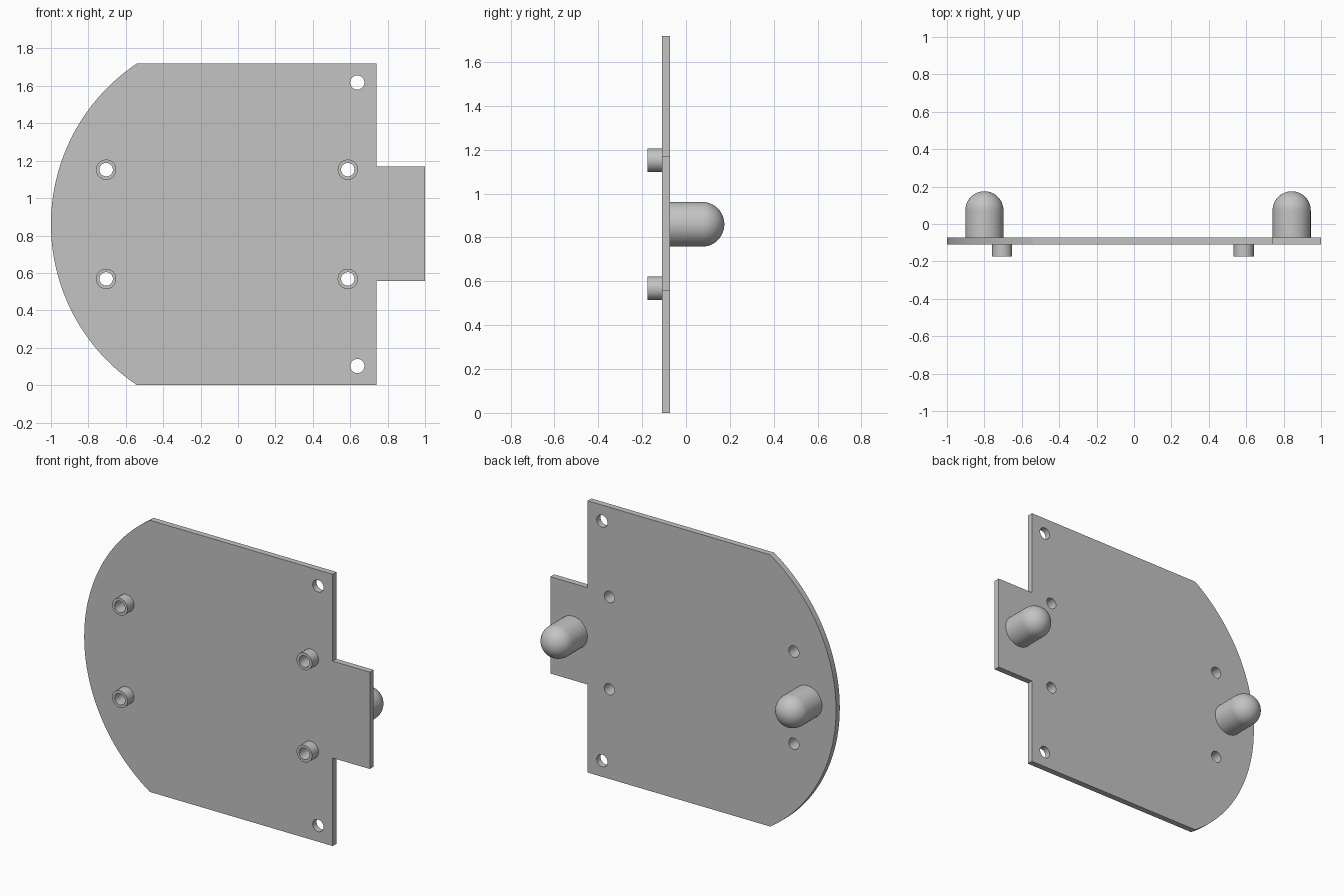
import bpy
import bmesh
from math import sin, cos, pi, atan2, hypot, radians
from mathutils import Matrix, Vector

cube = bpy.data.objects.get("Cube")
if cube:
    bpy.data.objects.remove(cube, do_unlink=True)

# Single plain grey material
grey = bpy.data.materials.new("plain_grey")
grey.use_nodes = True
COLOUR = (0.55, 0.55, 0.55, 1)
grey.diffuse_color = COLOUR
grey.node_tree.nodes["Principled BSDF"].inputs["Base Color"].default_value = COLOUR

HEIGHT = 1.72
MID = HEIGHT / 2
FRONT, BACK = -0.11, -0.072     # plate faces
BOSS_FRONT = -0.175
HOLE_R, BOSS_R = 0.036, 0.054


def finish(name, bm):
    """Weld, fix normals, shade and link a mesh part."""
    bmesh.ops.remove_doubles(bm, verts=bm.verts, dist=0.00005)
    bmesh.ops.recalc_face_normals(bm, faces=bm.faces)
    mesh = bpy.data.meshes.new(name)
    bm.to_mesh(mesh)
    bm.free()
    mesh.materials.clear()
    mesh.materials.append(grey)
    mesh.shade_smooth()
    mesh.set_sharp_from_angle(angle=radians(30))
    obj = bpy.data.objects.new(name, mesh)
    bpy.context.scene.collection.objects.link(obj)
    return obj


def circle(x, z, r, n=48):
    return [(x + r * cos(2 * pi * i / n), z + r * sin(2 * pi * i / n)) for i in range(n)]


def slab(name, loops, y0, y1):
    """Extrude an outline with holes, given in x and z, from y0 to y1."""
    curve = bpy.data.curves.new(name + "_outline", "CURVE")
    curve.dimensions = "2D"
    curve.fill_mode = "BOTH"
    curve.extrude = (y1 - y0) / 2
    for loop in loops:
        spline = curve.splines.new("POLY")
        spline.points.add(len(loop) - 1)
        for point, (x, z) in zip(spline.points, loop):
            point.co = (x, z, 0, 1)
        spline.use_cyclic_u = True
    helper = bpy.data.objects.new(name + "_outline", curve)
    mesh = bpy.data.meshes.new_from_object(helper)
    bm = bmesh.new()
    bm.from_mesh(mesh)
    bpy.data.objects.remove(helper)
    bpy.data.curves.remove(curve)
    bpy.data.meshes.remove(mesh)
    place = Matrix.Translation((0, (y0 + y1) / 2, 0)) @ Matrix.Rotation(pi / 2, 4, "X")
    bm.transform(place)
    return finish(name, bm)


# Plate: bowed edge on the right, stepped tab on the left
chord_x, edge_x = -0.54, 0.74
sag = chord_x + 1
radius = (MID ** 2 + sag ** 2) / (2 * sag)
half = atan2(MID, radius - sag)
STEPS = 64
outline = []
for i in range(STEPS + 1):
    a = pi - half + 2 * half * i / STEPS
    outline.append((radius - 1 + radius * cos(a), MID + radius * sin(a)))
outline += [(edge_x, 0), (edge_x, 0.557), (1, 0.557),
            (1, 1.17), (edge_x, 1.17), (edge_x, HEIGHT)]

boss_spots = [(x, MID + dz) for x in (-0.705, 0.587) for dz in (-0.292, 0.292)]
corner_spots = [(0.638, MID + dz) for dz in (-0.758, 0.758)]
holes = [circle(x, z, HOLE_R) for x, z in boss_spots]
holes += [circle(x, z, 0.038) for x, z in corner_spots]
slab("base_plate", [outline] + holes, FRONT, BACK)

# Hollow bosses on the front
for i, (x, z) in enumerate(boss_spots):
    slab(f"boss_{i + 1}", [circle(x, z, BOSS_R), circle(x, z, HOLE_R)], BOSS_FRONT, FRONT)


# Round-ended pegs on the back
def peg(name, x, r=0.102, tip=0.175, segments=48, rings=12):
    bm = bmesh.new()
    profile = [(0, BACK), (r, BACK)]
    profile += [(r * cos(pi / 2 * i / rings), tip - r + r * sin(pi / 2 * i / rings))
                for i in range(rings + 1)]
    verts = [bm.verts.new((px, py, 0)) for px, py in profile]
    edges = [bm.edges.new(pair) for pair in zip(verts, verts[1:])]
    bmesh.ops.spin(bm, geom=verts + edges, cent=(0, 0, 0), axis=(0, 1, 0),
                   angle=2 * pi, steps=segments, use_duplicate=False)
    bmesh.ops.translate(bm, verts=bm.verts, vec=Vector((x, 0, MID)))
    finish(name, bm)


peg("right_peg", -0.8)
peg("left_peg", 0.843)
